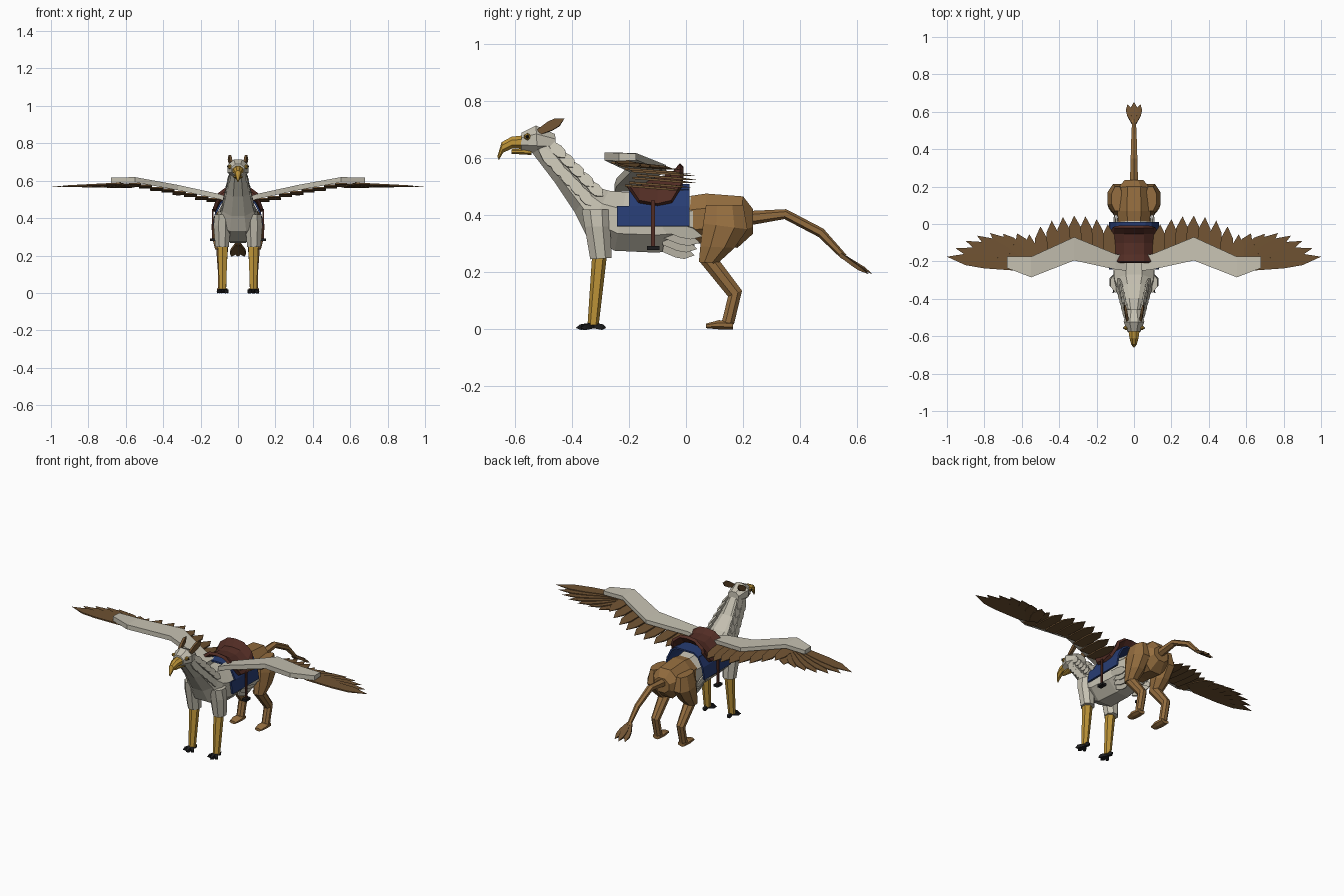
import bpy, bmesh, math
from mathutils import Vector

if "Cube" in bpy.data.objects:
    bpy.data.objects.remove(bpy.data.objects["Cube"], do_unlink=True)


def material(name, rgb):
    m = bpy.data.materials.new(name)
    m.use_nodes = True
    m.diffuse_color = (*rgb, 1)
    bsdf = m.node_tree.nodes["Principled BSDF"]
    bsdf.inputs["Base Color"].default_value = (*rgb, 1)
    bsdf.inputs["Roughness"].default_value = 0.9
    return m


PALE = material("pale plumage", (0.56, 0.53, 0.44))
FUR = material("tawny fur", (0.30, 0.155, 0.05))
FEATHER = material("brown feather", (0.16, 0.085, 0.032))
GOLD = material("gold beak", (0.52, 0.30, 0.04))
BLUE = material("blue cloth", (0.02, 0.045, 0.17))
LEATHER = material("red leather", (0.085, 0.026, 0.018))
BLACK = material("black claw", (0.012, 0.012, 0.013))


def finish(name, bm, mat, mirror=False, thick=0):
    bmesh.ops.recalc_face_normals(bm, faces=bm.faces)
    me = bpy.data.meshes.new(name)
    bm.to_mesh(me)
    bm.free()
    me.materials.append(mat)
    ob = bpy.data.objects.new(name, me)
    bpy.context.collection.objects.link(ob)
    if thick:
        s = ob.modifiers.new("thickness", 'SOLIDIFY')
        s.thickness, s.offset = thick, 0
    if mirror:
        ob.modifiers.new("mirror", 'MIRROR').use_mirror_merge = False
    return ob


def skin(bm, rings, closed=True):
    """Bridge equal rings of points; cap both ends if closed."""
    vs = [[bm.verts.new(p) for p in r] for r in rings]
    n = len(vs[0])
    for a, b in zip(vs, vs[1:]):
        for i in range(n if closed else n - 1):
            j = (i + 1) % n
            bm.faces.new((a[i], a[j], b[j], b[i]))
    if closed:
        bm.faces.new(vs[0])
        bm.faces.new(vs[-1])


def loft(name, rings, mat, x=0, mirror=False, sides=8):
    """Rings are (y, z) of one edge, (y, z) of the opposite edge, half width."""
    bm, out = bmesh.new(), []
    k = 1 / math.cos(math.pi / sides)
    for y0, z0, y1, z1, w in rings:
        ring = []
        for i in range(sides):
            a = 2 * math.pi * (i + 0.5) / sides
            c, s = k * math.cos(a), k * math.sin(a) / 2
            ring.append((x + w * c, (y0 + y1) / 2 + (y1 - y0) * s, (z0 + z1) / 2 + (z1 - z0) * s))
        out.append(ring)
    skin(bm, out)
    return finish(name, bm, mat, mirror)


def leaf(bm, base, tip, width, up=(0, 0, 1), t=0.004, root=0.6):
    """A pointed feather or claw blade from base to tip."""
    base, tip, up = Vector(base), Vector(tip), Vector(up)
    d = tip - base
    side = d.cross(up).normalized() * width / 2
    n = side.cross(d).normalized() * t
    layers = []
    end = bm.verts.new(tip)
    for s in (1, -1):
        rows = [(0, root), (0.45, 1), (0.72, 0.9)]
        l = [bm.verts.new(base + d * f + side * w + n * s) for f, w in rows]
        r = [bm.verts.new(base + d * f - side * w + n * s) for f, w in rows]
        loop = l + [end] + r[::-1]
        bm.faces.new(loop)
        layers.append(loop)
    a, b = layers
    for i in range(7):
        j = (i + 1) % 7
        quad = dict.fromkeys((a[i], a[j], b[j], b[i]))
        bm.faces.new(list(quad))


def box(bm, lo, hi):
    skin(bm, [[(x, lo[1], lo[2]), (x, hi[1], lo[2]), (x, hi[1], hi[2]), (x, lo[1], hi[2])]
              for x in (lo[0], hi[0])])


# Feathered forebody, neck and head
loft("forebody_and_neck", [
    (0.03, 0.29, 0.03, 0.465, 0.085), (-0.10, 0.268, -0.10, 0.48, 0.10),
    (-0.25, 0.275, -0.21, 0.48, 0.11), (-0.35, 0.33, -0.27, 0.485, 0.105),
    (-0.39, 0.41, -0.32, 0.50, 0.085), (-0.46, 0.515, -0.395, 0.565, 0.062),
    (-0.54, 0.62, -0.46, 0.655, 0.043)], PALE)
loft("head", [(-0.455, 0.625, -0.458, 0.683, 0.036), (-0.52, 0.613, -0.525, 0.713, 0.055),
              (-0.578, 0.628, -0.575, 0.688, 0.034)], PALE)
loft("upper_beak", [(-0.555, 0.632, -0.555, 0.68, 0.032), (-0.61, 0.632, -0.61, 0.674, 0.024),
                    (-0.64, 0.618, -0.645, 0.655, 0.015), (-0.655, 0.592, -0.66, 0.605, 0.004)], GOLD)
loft("lower_beak", [(-0.54, 0.61, -0.54, 0.635, 0.024), (-0.61, 0.614, -0.61, 0.63, 0.01)], GOLD)
for name, r, x, mat in (("eye", 0.013, 0.043, GOLD), ("pupil", 0.007, 0.052, BLACK)):
    bm = bmesh.new()
    bmesh.ops.create_icosphere(bm, subdivisions=1, radius=r)
    bmesh.ops.translate(bm, verts=bm.verts, vec=(x, -0.555, 0.674))
    finish(name, bm, mat, True)
bm = bmesh.new()
leaf(bm, (0.036, -0.515, 0.69), (0.05, -0.425, 0.738), 0.034, (1, 0.1, 0.2), 0.007)
finish("ear", bm, FEATHER, True)

# Ruff and flank feathers
bm = bmesh.new()
for i in range(5):
    f = i / 4
    y, z = -0.475 + 0.13 * f, 0.65 - 0.135 * f
    leaf(bm, (0.034 + 0.03 * f, y, z), (0.058 + 0.03 * f, y + 0.055, z - 0.05), 0.04, (1, 0, 0.3))
    leaf(bm, (0.04 + 0.035 * f, y - 0.03, z - 0.02), (0.06 + 0.035 * f, y + 0.02, z - 0.085), 0.04, (1, 0, 0.2))
finish("neck_feathers", bm, PALE, True)
bm = bmesh.new()
for i in range(4):
    leaf(bm, (0.095 - 0.012 * i, -0.08, 0.36 - 0.025 * i),
         (0.105 - 0.014 * i, 0.06 - 0.01 * i, 0.325 - 0.022 * i), 0.045, (1, 0, -0.2))
finish("flank_feathers", bm, PALE, True)

# Hindquarters and tail
loft("hindquarters", [(-0.03, 0.30, -0.03, 0.46, 0.08), (0.07, 0.30, 0.07, 0.475, 0.09),
                      (0.18, 0.285, 0.20, 0.465, 0.085), (0.235, 0.335, 0.235, 0.42, 0.05)], FUR)
loft("tail", [(0.21, 0.365, 0.21, 0.41, 0.022), (0.345, 0.388, 0.35, 0.418, 0.018),
              (0.465, 0.325, 0.48, 0.35, 0.014), (0.545, 0.248, 0.56, 0.26, 0.01)], FUR, sides=6)
bm = bmesh.new()
for x in (-0.035, 0, 0.035):
    leaf(bm, (x * 0.2, 0.54, 0.262), (x, 0.653 - abs(x) * 0.4, 0.193), 0.036, t=0.007, root=0.4)
finish("tail_tuft", bm, FEATHER)

# Legs
loft("front_upper_leg", [(-0.365, 0.42, -0.265, 0.42, 0.04), (-0.355, 0.36, -0.265, 0.36, 0.046),
                         (-0.335, 0.245, -0.26, 0.25, 0.036)], PALE, 0.085, True)
loft("front_shank", [(-0.325, 0.26, -0.28, 0.26, 0.027), (-0.342, 0.015, -0.308, 0.015, 0.018)],
     GOLD, 0.082, True, 6)
bm = bmesh.new()
for dx, dy in ((-0.032, -0.045), (0, -0.062), (0.032, -0.045), (0, 0.045)):
    leaf(bm, (0.082, -0.324, 0.014), (0.082 + dx, -0.324 + dy, 0.005), 0.018, t=0.01)
finish("front_claws", bm, BLACK, True)
loft("hind_thigh", [(0.07, 0.435, 0.20, 0.435, 0.03), (0.06, 0.37, 0.215, 0.35, 0.052),
                    (0.05, 0.29, 0.17, 0.285, 0.046), (0.045, 0.235, 0.11, 0.23, 0.032)], FUR, 0.09, True)
loft("hind_shank", [(0.045, 0.24, 0.11, 0.25, 0.032), (0.147, 0.115, 0.196, 0.135, 0.023),
                    (0.122, 0.012, 0.168, 0.018, 0.022)], FUR, 0.085, True)
loft("hind_paw", [(0.165, 0, 0.165, 0.028, 0.024), (0.115, 0, 0.115, 0.032, 0.028),
                  (0.07, 0.004, 0.07, 0.02, 0.02)], FUR, 0.085, True)

# Saddle cloth, saddle and stirrups
side = [(0.09, 0.485), (0.118, 0.43), (0.13, 0.36)]
top = [(-0.09, 0.485), (-0.06, 0.503), (0.06, 0.503), (0.09, 0.485)]
bm = bmesh.new()
skin(bm, [[(x, y, z) for x, z in top] for y in (-0.2, 0.012)], False)
finish("saddle_cloth_top", bm, BLUE, thick=0.01)
bm = bmesh.new()
skin(bm, [[(x, y0, z) for x, z in side] for y0 in (-0.2, 0.012)], False)
skin(bm, [[(x, y0, z) for x, z in side[1:]] for y0 in (-0.242, -0.2)], False)
finish("saddle_cloth_side", bm, BLUE, True, 0.01)
bm = bmesh.new()
rings = []
for y, z, flap in ((-0.205, 0.555, 0.505), (-0.165, 0.532, 0.447), (-0.1, 0.525, 0.435),
                   (-0.05, 0.535, 0.447), (-0.015, 0.575, 0.505)):
    half = [(0, z), (0.05, z - 0.006), (0.1, z - 0.045), (0.127 if flap < 0.5 else 0.105, flap)]
    rings.append([(-x, y, h) for x, h in half[:0:-1]] + [(x, y, h) for x, h in half])
skin(bm, rings, False)
finish("saddle", bm, LEATHER, thick=0.018)
bm = bmesh.new()
box(bm, (0.132, -0.122, 0.29), (0.14, -0.108, 0.45))
finish("stirrup_strap", bm, LEATHER, True)
bm = bmesh.new()
box(bm, (0.122, -0.137, 0.277), (0.15, -0.093, 0.291))
finish("stirrup", bm, BLACK, True)

# Wing arm: x, leading y, trailing y, middle z
stations = [(0.04, -0.25, -0.17, 0.495), (0.10, -0.243, -0.16, 0.515), (0.32, -0.195, -0.07, 0.563),
            (0.55, -0.285, -0.175, 0.605), (0.68, -0.235, -0.175, 0.603)]
bm = bmesh.new()
skin(bm, [[(x, a, z - 0.014), (x, a, z + 0.014), (x, b, z + 0.012), (x, b, z - 0.012)]
          for x, a, b, z in stations])
finish("wing_arm", bm, PALE, True)


def on_wing(x):
    for p, q in zip(stations, stations[1:]):
        if x <= q[0]:
            return [a + (b - a) * (x - p[0]) / (q[0] - p[0]) for a, b in zip(p, q)]


# Flight feathers hung beneath the wing arm
bm = bmesh.new()
for i in range(8):
    x = 0.13 + 0.06 * i
    _, lead, trail, z = on_wing(x)
    z -= 0.018 + 0.003 * (i % 2)
    leaf(bm, (x, lead + 0.025, z), (x + 0.01, 0.045 - 1.6 * (x - 0.3) ** 2, z - 0.018), 0.07, root=0.9)
finish("secondary_feathers", bm, FEATHER, True)
tips = [(1.0, -0.175), (0.955, -0.13), (0.90, -0.09), (0.84, -0.062), (0.77, -0.048),
        (0.70, -0.052), (0.625, -0.05)]
bm = bmesh.new()
for i, (x, y) in enumerate(tips):
    leaf(bm, (0.63 - 0.012 * i, -0.225 + 0.004 * i, 0.586 - 0.002 * i),
         (x, y, 0.567 - 0.001 * i), 0.07, root=0.7)
finish("primary_feathers", bm, FEATHER, True)
